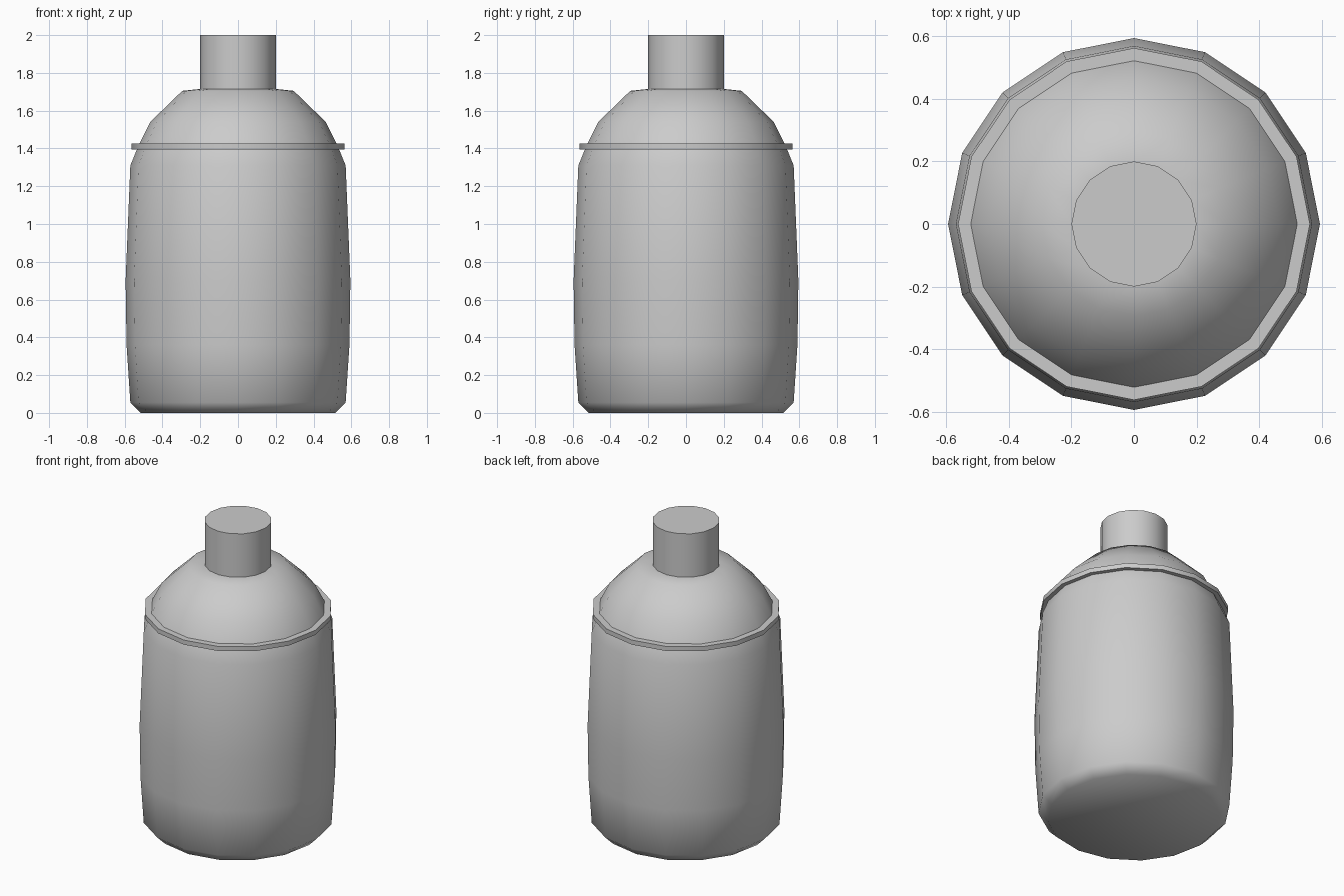
import bpy, bmesh
from math import cos, sin, pi, radians

if "Cube" in bpy.data.objects:
    bpy.data.objects.remove(bpy.data.objects["Cube"])

SIDES = 16

def lathe(name, profile, closed=False):
    """Revolve (radius, z) points round z; cap the ends, or close into a ring."""
    bm = bmesh.new()
    rings = [[bm.verts.new((r * cos(2 * pi * i / SIDES), r * sin(2 * pi * i / SIDES), z))
              for i in range(SIDES)] for r, z in profile]
    pairs = list(zip(rings, rings[1:]))
    if closed:
        pairs.append((rings[-1], rings[0]))
    else:
        bm.faces.new(rings[0][::-1])
        bm.faces.new(rings[-1])
    for a, b in pairs:
        for i in range(SIDES):
            j = (i + 1) % SIDES
            bm.faces.new((a[i], a[j], b[j], b[i]))
    bmesh.ops.recalc_face_normals(bm, faces=bm.faces)
    mesh = bpy.data.meshes.new(name)
    bm.to_mesh(mesh)
    bm.free()
    obj = bpy.data.objects.new(name, mesh)
    bpy.context.collection.objects.link(obj)
    bpy.ops.object.select_all(action='DESELECT')
    obj.select_set(True)
    bpy.context.view_layer.objects.active = obj
    bpy.ops.object.shade_smooth_by_angle(angle=radians(60))
    return obj

# Bulging body, shoulder and neck in one skin
lathe("bottle_body", [(0.515, 0), (0.57, 0.055), (0.59, 0.36), (0.595, 0.7),
                      (0.57, 1.31), (0.525, 1.42), (0.465, 1.54), (0.295, 1.705),
                      (0.2, 1.715), (0.2, 2.0)])

# Thin band round the shoulder
lathe("shoulder_band", [(0.50, 1.395), (0.563, 1.395), (0.563, 1.425), (0.50, 1.425)],
      closed=True)
